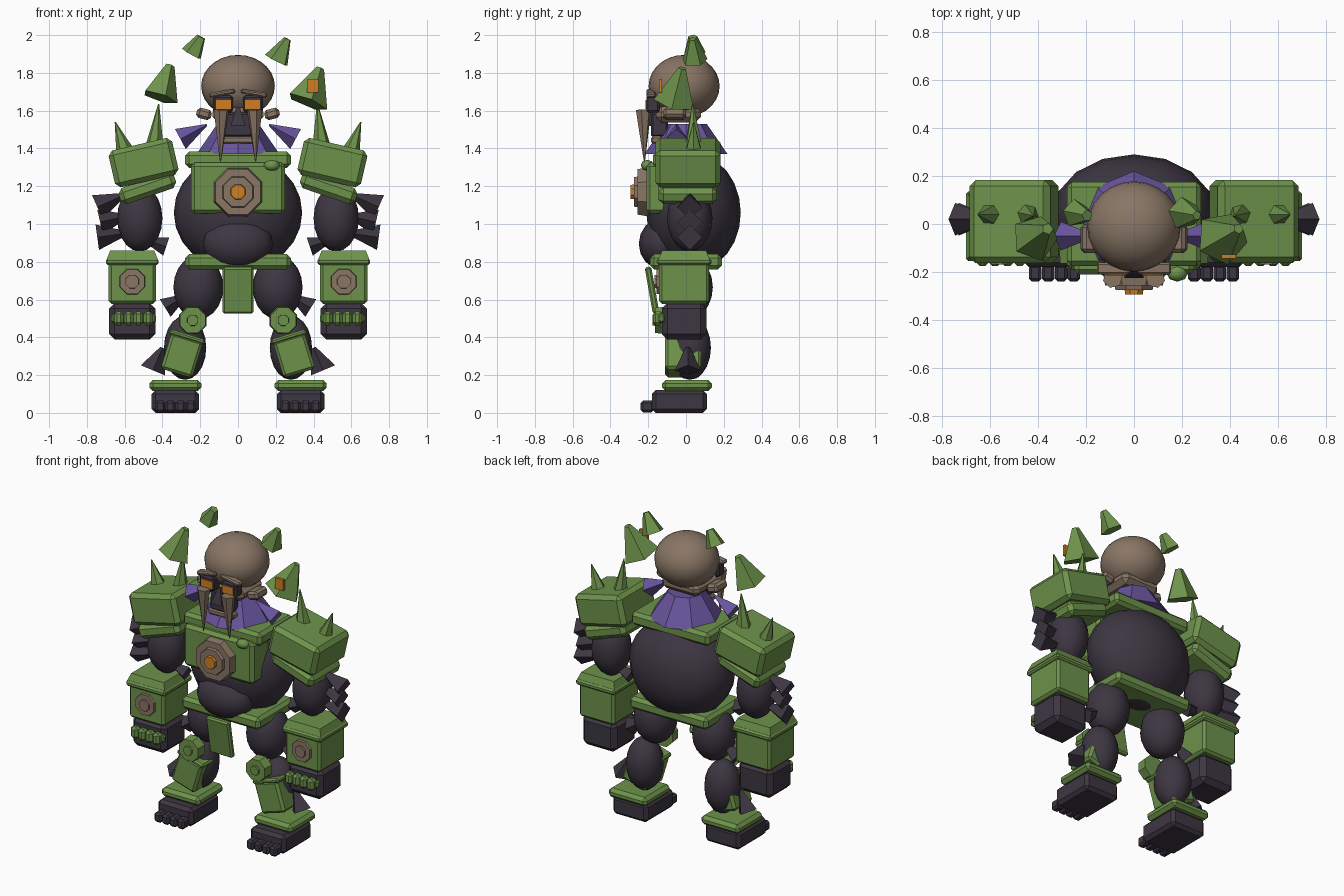
import bpy, bmesh, math
from mathutils import Vector, Matrix

if "Cube" in bpy.data.objects:
    bpy.data.objects.remove(bpy.data.objects["Cube"])


def material(name, rgb):
    m = bpy.data.materials.new(name)
    m.diffuse_color = (*rgb, 1)
    m.use_nodes = True
    m.node_tree.nodes["Principled BSDF"].inputs["Base Color"].default_value = m.diffuse_color
    return m


GREEN = material("moss green", (0.155, 0.29, 0.07))
DARK = material("dark hide", (0.047, 0.037, 0.054))
BROWN = material("bone brown", (0.25, 0.18, 0.13))
PURPLE = material("purple cloth", (0.14, 0.09, 0.34))
ORANGE = material("amber orange", (0.62, 0.21, 0.015))


def finish(name, bm, mat, matrix, smooth=False):
    mesh = bpy.data.meshes.new(name)
    bm.transform(matrix)
    bmesh.ops.recalc_face_normals(bm, faces=bm.faces)
    for f in bm.faces:
        f.smooth = smooth
    bm.to_mesh(mesh)
    bm.free()
    mesh.materials.append(mat)
    ob = bpy.data.objects.new(name, mesh)
    bpy.context.collection.objects.link(ob)
    return ob


def box(name, c, size, mat, rot=(0, 0, 0), bevel=0.015):
    """Bevelled box with centre c; rot in degrees."""
    bm = bmesh.new()
    bmesh.ops.create_cube(bm, size=1)
    bmesh.ops.scale(bm, vec=size, verts=bm.verts)
    if bevel:
        bmesh.ops.bevel(bm, geom=bm.edges[:], offset=bevel, segments=1, affect='EDGES')
    r = Matrix.Identity(4)
    for ang, ax in zip(rot, "XYZ"):
        r = Matrix.Rotation(math.radians(ang), 4, ax) @ r
    return finish(name, bm, mat, Matrix.Translation(c) @ r)


def ball(name, c, radii, mat, seg=16, rings=10):
    bm = bmesh.new()
    bmesh.ops.create_uvsphere(bm, u_segments=seg, v_segments=rings, radius=1)
    return finish(name, bm, mat, Matrix.Translation(c) @ Matrix.Diagonal((*radii, 1)), True)


def cone(name, a, b, r1, r2, mat, n=4, spin=0):
    """Cone or prism running from a to b."""
    a, b = Vector(a), Vector(b)
    bm = bmesh.new()
    bmesh.ops.create_cone(bm, cap_ends=True, segments=n, radius1=r1, radius2=r2, depth=(b - a).length)
    q = (b - a).to_track_quat('Z', 'Y').to_matrix().to_4x4()
    spun = q @ Matrix.Rotation(math.radians(spin), 4, 'Z')
    return finish(name, bm, mat, Matrix.Translation((a + b) / 2) @ spun)


def disc(name, x, z, y0, y1, r, mat):
    """Octagonal disc facing the front."""
    return cone(name, (x, y0, z), (x, y1, z), r, r * 0.93, mat, 8, 22.5)


# Torso
ball("torso", (0, 0.04, 1.06), (0.34, 0.25, 0.31), DARK, 16, 12)
ball("belly", (0, -0.13, 0.895), (0.19, 0.12, 0.135), DARK, 14, 8)
box("chest_collar", (0, 0, 1.34), (0.56, 0.35, 0.085), GREEN, bevel=0.02)
box("chest_plate", (0, -0.12, 1.19), (0.5, 0.18, 0.27), GREEN, bevel=0.02)
disc("medallion_rim", 0, 1.17, -0.2, -0.257, 0.14, BROWN)
disc("medallion_ring", 0, 1.17, -0.25, -0.275, 0.09, BROWN)
disc("medallion_gem", 0, 1.17, -0.27, -0.293, 0.043, ORANGE)
ball("chest_knob", (0.18, -0.205, 1.31), (0.045, 0.035, 0.03), GREEN, 8, 4)

# Belt and loin plate
box("belt", (0, 0, 0.8), (0.56, 0.38, 0.08), GREEN, bevel=0.02)
box("loin_plate", (0, -0.18, 0.65), (0.165, 0.035, 0.25), GREEN, (10, 0, 0), 0.01)

# Neck cloth
cone("neck_cloth", (0, 0, 1.37), (0, 0, 1.53), 0.22, 0.11, PURPLE, 8)

# Head
ball("head", (0, -0.01, 1.73), (0.195, 0.188, 0.165), BROWN, 24, 14)
box("jaw", (0, -0.04, 1.58), (0.27, 0.24, 0.085), BROWN, bevel=0.03)
box("muzzle", (0, -0.14, 1.525), (0.15, 0.09, 0.13), DARK, bevel=0.01)
box("chin", (0, -0.155, 1.445), (0.18, 0.06, 0.04), BROWN, bevel=0.01)
cone("nose", (0, -0.185, 1.52), (0, -0.185, 1.62), 0.055, 0.012, DARK, 4, 45)

for s in (-1, 1):
    side = "left" if s < 0 else "right"

    # Face
    box(side + "_eye_socket", (s * 0.08, -0.175, 1.635), (0.105, 0.07, 0.09), DARK, bevel=0.01)
    box(side + "_eye", (s * 0.075, -0.211, 1.633), (0.082, 0.008, 0.048), ORANGE, bevel=0)
    box(side + "_brow", (s * 0.085, -0.185, 1.692), (0.14, 0.05, 0.025), BROWN, (0, s * 10, 0), 0.008)
    box(side + "_ear", (s * 0.18, -0.06, 1.583), (0.08, 0.12, 0.055), BROWN, (0, -s * 15, 0))
    cone(side + "_tusk", (s * 0.088, -0.225, 1.605), (s * 0.093, -0.22, 1.33), 0.042, 0.003, BROWN, 6)
    cone(side + "_collar_spike", (s * 0.305, -0.05, 1.45), (s * 0.165, -0.05, 1.525), 0.06, 0.005, PURPLE)

    # Shoulder armour
    box(side + "_shoulder_pad", (s * 0.5, 0.01, 1.325), (0.345, 0.345, 0.2), GREEN, (0, s * 13, 0), 0.025)
    box(side + "_shoulder_flange", (s * 0.48, 0.01, 1.19), (0.31, 0.31, 0.09), GREEN, (0, s * 19, 0), 0.025)
    cone(side + "_tall_spike", (s * 0.445, 0.04, 1.38), (s * 0.42, 0.035, 1.635), 0.055, 0.003, GREEN, 6)
    cone(side + "_short_spike", (s * 0.59, 0.04, 1.36), (s * 0.65, 0.04, 1.54), 0.055, 0.003, GREEN, 6)

    # Arm with three spikes
    ball(side + "_upper_arm", (s * 0.52, 0.02, 1.03), (0.12, 0.12, 0.175), DARK)
    for i, (ox, oz, ix, iz) in enumerate(((0.745, 1.09, 0.61, 1.15), (0.73, 1.01, 0.6, 1.04), (0.745, 0.93, 0.6, 0.95))):
        cone(f"{side}_arm_spike_{i}", (s * ox, 0.02, oz), (s * ix, 0.02, iz), 0.068, 0.015, DARK)
    cone(side + "_elbow_spike", (s * 0.38, 0.02, 0.88), (s * 0.5, 0.02, 0.92), 0.05, 0.01, DARK)

    # Forearm and fist
    box(side + "_forearm", (s * 0.56, -0.01, 0.695), (0.25, 0.265, 0.235), GREEN)
    box(side + "_cuff", (s * 0.56, -0.01, 0.8), (0.28, 0.29, 0.035), GREEN, bevel=0.01)
    cone(side + "_cuff_top", (s * 0.56, -0.01, 0.815), (s * 0.56, -0.01, 0.86), 0.19, 0.165, GREEN, 4, 45)
    disc(side + "_forearm_disc", s * 0.56, 0.695, -0.13, -0.157, 0.075, BROWN)
    disc(side + "_forearm_stud", s * 0.56, 0.695, -0.15, -0.168, 0.04, BROWN)
    box(side + "_fist", (s * 0.56, -0.01, 0.485), (0.245, 0.235, 0.195), DARK, bevel=0.03)
    box(side + "_knuckle_bar", (s * 0.553, -0.13, 0.5), (0.24, 0.035, 0.045), GREEN, bevel=0.01)
    for i in range(4):
        box(f"{side}_knuckle_{i}", (s * (0.475 + i * 0.052), -0.148, 0.5), (0.05, 0.055, 0.075), GREEN)

    # Leg
    ball(side + "_thigh", (s * 0.21, 0.01, 0.665), (0.132, 0.132, 0.17), DARK)
    cone(side + "_thigh_spike", (s * 0.385, 0.02, 0.555), (s * 0.28, 0.02, 0.62), 0.055, 0.01, DARK)
    ball(side + "_calf", (s * 0.28, 0.02, 0.345), (0.112, 0.112, 0.17), DARK)
    cone(side + "_calf_spike", (s * 0.45, 0.01, 0.225), (s * 0.4, 0.01, 0.345), 0.07, 0.012, DARK)
    disc(side + "_knee_disc", s * 0.24, 0.49, -0.1, -0.165, 0.078, GREEN)
    disc(side + "_knee_stud", s * 0.24, 0.49, -0.16, -0.177, 0.032, GREEN)
    box(side + "_shin_guard", (s * 0.297, -0.015, 0.305), (0.175, 0.19, 0.2), GREEN, (0, -s * 17, 0))
    box(side + "_shin_trim", (s * 0.27, -0.03, 0.402), (0.195, 0.16, 0.03), GREEN, (0, -s * 17, 0), 0.01)

    # Foot
    box(side + "_ankle_plate", (s * 0.332, 0.005, 0.145), (0.275, 0.265, 0.06), GREEN, bevel=0.02)
    box(side + "_foot", (s * 0.332, -0.035, 0.06), (0.25, 0.29, 0.12), DARK, bevel=0.02)
    for i in range(4):
        box(f"{side}_toe_{i}", (s * (0.25 + i * 0.054), -0.205, 0.034), (0.052, 0.07, 0.062), DARK, bevel=0.012)

# Floating horns above the shoulders and head
cone("right_big_horn", (0.365, -0.06, 1.645), (0.435, -0.02, 1.825), 0.115, 0.022, GREEN, 5)
cone("left_big_horn", (-0.415, -0.06, 1.67), (-0.36, -0.02, 1.84), 0.1, 0.025, GREEN, 5)
cone("right_small_horn", (0.205, 0.045, 1.865), (0.262, 0.035, 1.98), 0.07, 0.02, GREEN, 5)
cone("left_small_horn", (-0.245, 0.045, 1.9), (-0.195, 0.035, 1.99), 0.06, 0.025, GREEN, 5)
box("horn_tag", (0.395, -0.135, 1.73), (0.06, 0.018, 0.07), ORANGE, bevel=0)
